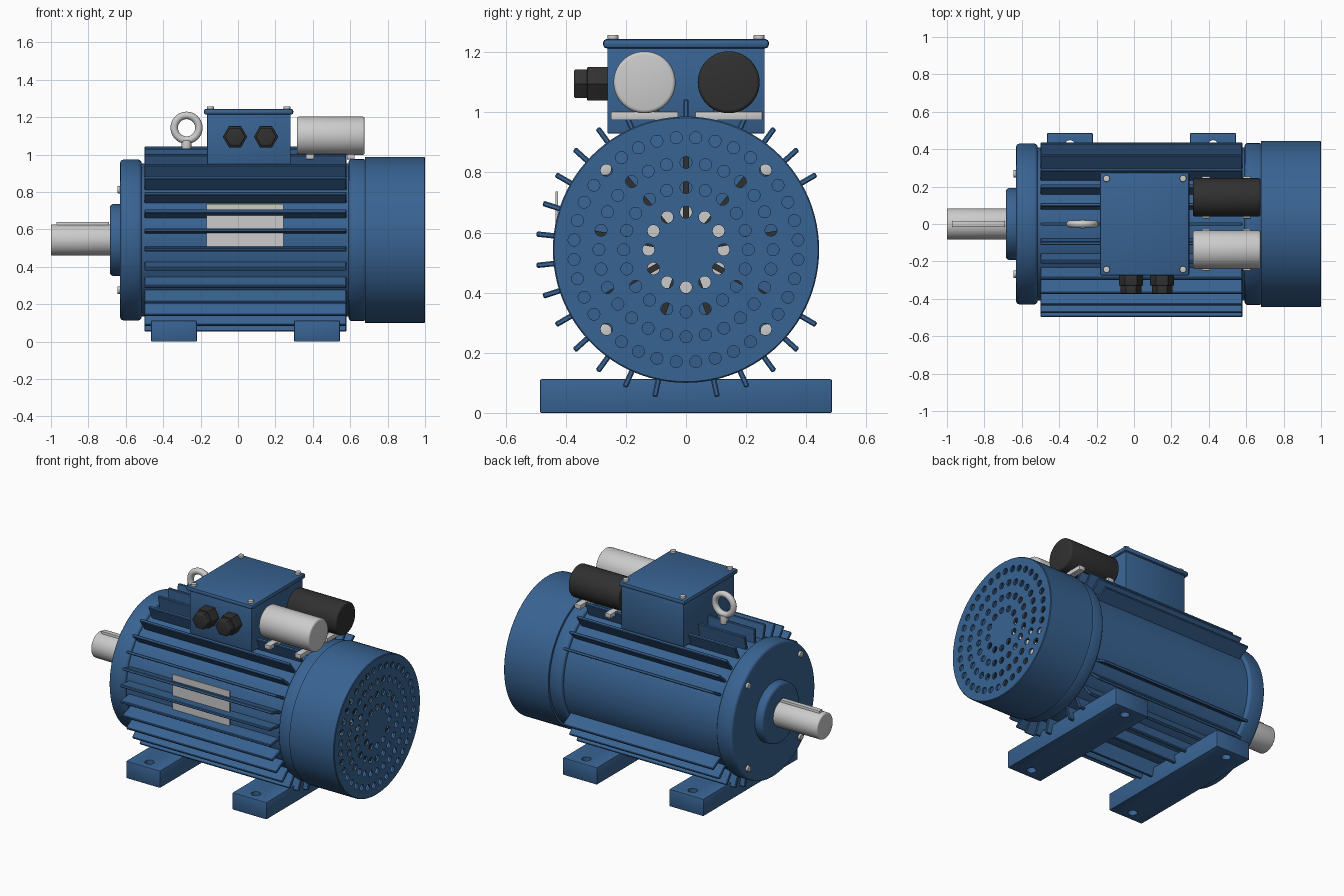
import bpy, bmesh, math
from mathutils import Vector, Matrix

if "Cube" in bpy.data.objects:
    bpy.data.objects.remove(bpy.data.objects["Cube"], do_unlink=True)

AXIS_Z = 0.543
parts = []


def material(name, color, roughness):
    m = bpy.data.materials.new(name)
    m.use_nodes = True
    m.diffuse_color = (*color, 1)
    bsdf = m.node_tree.nodes["Principled BSDF"]
    bsdf.inputs["Base Color"].default_value = (*color, 1)
    bsdf.inputs["Roughness"].default_value = roughness
    return m


BLUE = material("blue paint", (0.04, 0.125, 0.29), 0.5)
STEEL = material("light steel", (0.6, 0.6, 0.6), 0.5)
BLACK = material("black plastic", (0.03, 0.03, 0.03), 0.5)


def finish(name, bm, mat):
    bmesh.ops.recalc_face_normals(bm, faces=bm.faces)
    mesh = bpy.data.meshes.new(name)
    bm.to_mesh(mesh)
    bm.free()
    mesh.materials.append(mat)
    ob = bpy.data.objects.new(name, mesh)
    bpy.context.collection.objects.link(ob)
    parts.append(ob)
    return ob


def add_lathe(bm, profile, origin, axis, sides):
    """Spin (distance along axis, radius) points into a capped solid."""
    turn = Vector(axis).to_track_quat('Z', 'Y').to_matrix().to_4x4()
    place = Matrix.Translation(origin) @ turn
    rings = []
    for d, r in profile:
        rings.append([bm.verts.new(place @ Vector((r * math.cos(a), r * math.sin(a), d)))
                      for a in (math.tau * i / sides for i in range(sides))])
    for lo, hi in zip(rings, rings[1:]):
        for i in range(sides):
            j = (i + 1) % sides
            bm.faces.new((lo[i], lo[j], hi[j], hi[i]))
    bm.faces.new(rings[0])
    bm.faces.new(rings[-1])


def lathe(name, profile, origin, axis, mat, sides=64):
    bm = bmesh.new()
    add_lathe(bm, profile, origin, axis, sides)
    return finish(name, bm, mat)


def cylinder(name, origin, axis, length, r, mat, edge=0.0, sides=64):
    """Cylinder with rounded rims."""
    if edge:
        arc = [(edge * (1 - math.sin(t)), edge * (1 - math.cos(t)))
               for t in (math.pi / 2 * k / 3 for k in range(4))]
        low = [(u, r - v) for u, v in reversed(arc)]
        low = [(u, r - v) for u, v in arc[::-1]]
        profile = low + [(length - u, w) for u, w in reversed(low)]
    else:
        profile = [(0, r), (length, r)]
    return lathe(name, profile, origin, axis, mat, sides)


def box(name, lo, hi, mat, bevel=0.0):
    lo, hi = Vector(lo), Vector(hi)
    bm = bmesh.new()
    bmesh.ops.create_cube(bm, size=1)
    size = hi - lo
    for v in bm.verts:
        v.co = (lo + hi) / 2 + Vector(c * s for c, s in zip(v.co, size))
    if bevel:
        bmesh.ops.bevel(bm, geom=bm.edges[:], offset=bevel, segments=2,
                        profile=0.5, affect='EDGES')
    return finish(name, bm, mat)


def cut(ob, cutter_bm):
    """Boolean holes, applied straight away."""
    cutter = finish("cutter", cutter_bm, BLUE)
    parts.remove(cutter)
    cutter.hide_render = True
    mod = ob.modifiers.new("holes", 'BOOLEAN')
    mod.operation, mod.solver, mod.object = 'DIFFERENCE', 'EXACT', cutter
    deps = bpy.context.evaluated_depsgraph_get()
    mesh = bpy.data.meshes.new_from_object(ob.evaluated_get(deps))
    ob.modifiers.clear()
    ob.data = mesh
    bpy.data.objects.remove(cutter, do_unlink=True)


def on_axis(x):
    return (x, 0, AXIS_Z)


def polar(x, r, degrees):
    a = math.radians(degrees)
    return (x, r * math.cos(a), AXIS_Z + r * math.sin(a))


X, Y, Z = (1, 0, 0), (0, 1, 0), (0, 0, 1)

# Stator body and end shields
cylinder("stator_body", on_axis(-0.53), X, 1.13, 0.41, BLUE, sides=96)
cylinder("drive_end_shield", on_axis(-0.63), X, 0.115, 0.43, BLUE, 0.018, 96)
cylinder("fan_end_shield", on_axis(0.592), X, 0.093, 0.433, BLUE, 0.015, 96)
cylinder("bearing_boss", on_axis(-0.685), X, 0.08, 0.192, BLUE, 0.018)

# Cooling fins, left out at the bare back panel and underside
fin_angles = [90] + [30 + 12 * k for k in range(5)] + [-30 - 12 * k for k in range(5)]
fin_angles += [102 + 12 * k for k in range(14)]
bm = bmesh.new()
for deg in fin_angles:
    place = Matrix.Translation(on_axis(0.04)) @ Matrix.Rotation(math.radians(deg), 4, 'X')
    made = bmesh.ops.create_cube(bm, size=1, matrix=place @ Matrix.Translation((0, 0.445, 0))
                                 @ Matrix.Diagonal((1.08, 0.11, 0.018, 1)))
    edges = {e for v in made["verts"] for e in v.link_edges}
    bmesh.ops.bevel(bm, geom=list(edges), offset=0.004, segments=1, affect='EDGES')
finish("cooling_fins", bm, BLUE)

# Shaft and key
cylinder("drive_shaft", on_axis(-1.0), X, 0.35, 0.083, STEEL, 0.008)
box("shaft_key", (-0.97, -0.016, 0.59), (-0.69, 0.016, 0.64), STEEL, 0.003)

# Shield bolts on both ends
for k in range(4):
    deg = 45 + 90 * k
    cylinder("drive_end_bolt", polar(-0.645, 0.38, deg), X, 0.03, 0.019, STEEL, 0.003, 16)
    cylinder("fan_end_bolt", polar(0.68, 0.38, deg), X, 0.018, 0.022, STEEL, 0.003, 16)

# Hollow fan cowl with perforated end
cowl = lathe("fan_cowl", [(0.0, 0.425), (0.0, 0.443), (0.316, 0.443), (0.32, 0.439),
                          (0.32, 0.05)], on_axis(0.68), X, BLUE, 96)
bm = bmesh.new()
add_lathe(bm, [(-0.05, 0.428), (0.308, 0.428)], on_axis(0.68), X, 96)
cut(cowl, bm)
bm = bmesh.new()
for r, count in ((0.125, 12), (0.207, 20), (0.29, 28), (0.374, 36)):
    for k in range(count):
        add_lathe(bm, [(0, 0.02), (0.06, 0.02)],
                  polar(0.97, r, 90 + (5 if count == 36 else 0) + 360 * k / count), X, 14)
cut(cowl, bm)

# Fan behind the cowl
cylinder("fan_hub", on_axis(0.68), X, 0.15, 0.15, STEEL)
bm = bmesh.new()
for k in range(9):
    place = Matrix.Translation(on_axis(0.86)) @ Matrix.Rotation(math.radians(90 + 40 * k), 4, 'X')
    bmesh.ops.create_cube(bm, size=1, matrix=place @ Matrix.Translation((0, 0.2, 0))
                          @ Matrix.Diagonal((0.12, 0.22, 0.02, 1)))
finish("fan_blades", bm, BLACK)

# Mounting feet with bolt holes
for x0 in (-0.465, 0.3):
    foot = box("mounting_foot", (x0, -0.486, 0), (x0 + 0.245, 0.486, 0.112), BLUE, 0.005)
    bm = bmesh.new()
    for y in (-0.42, 0.42):
        add_lathe(bm, [(-0.1, 0.028), (0.2, 0.028)], (x0 + 0.1225, y, 0), Z, 24)
    cut(foot, bm)

# Terminal box, lid and lid screws
box("terminal_box", (-0.165, -0.262, 0.93), (0.282, 0.262, 1.22), BLUE, 0.004)
box("terminal_lid", (-0.183, -0.276, 1.213), (0.296, 0.276, 1.244), BLUE, 0.012)
for x in (-0.147, 0.262):
    for y in (-0.243, 0.243):
        cylinder("lid_screw", (x, y, 1.235), Z, 0.023, 0.018, STEEL, 0.003, 16)

# Cable glands
for x in (-0.016, 0.15):
    cylinder("gland_nut", (x, -0.255, 1.095), (0, -1, 0), 0.074, 0.065, BLACK, 0.005, 6)
    cylinder("gland_cap", (x, -0.32, 1.095), (0, -1, 0), 0.053, 0.055, BLACK, 0.008, 6)

# Capacitors on steel brackets
for name, y, mat in (("run_capacitor", -0.138, STEEL), ("start_capacitor", 0.142, BLACK)):
    cylinder(name, (0.315, y, 1.1), X, 0.362, 0.103, mat, 0.012)
    for x in (0.385, 0.603):
        box("capacitor_bracket", (x - 0.021, y - 0.112, 0.974),
            (x + 0.021, y + 0.112, 1.002), STEEL, 0.003)

# Lifting eye
cylinder("eye_stem", (-0.275, 0, 1.02), Z, 0.055, 0.026, STEEL, 0.004, 24)
bpy.ops.mesh.primitive_torus_add(location=(-0.275, 0, 1.143), rotation=(math.pi / 2, 0, 0),
                                 major_radius=0.066, minor_radius=0.02,
                                 major_segments=48, minor_segments=16)
eye = bpy.context.object
eye.name = "eye_ring"
eye.data.materials.append(STEEL)
parts.append(eye)

# Rating plate between the fins
box("rating_plate", (-0.168, -0.434, 0.508), (0.243, -0.426, 0.736), STEEL)

# Smooth rounded surfaces, keep edges crisp
bpy.ops.object.select_all(action='DESELECT')
for ob in parts:
    ob.select_set(True)
bpy.context.view_layer.objects.active = parts[0]
bpy.ops.object.shade_smooth_by_angle(angle=math.radians(35))
